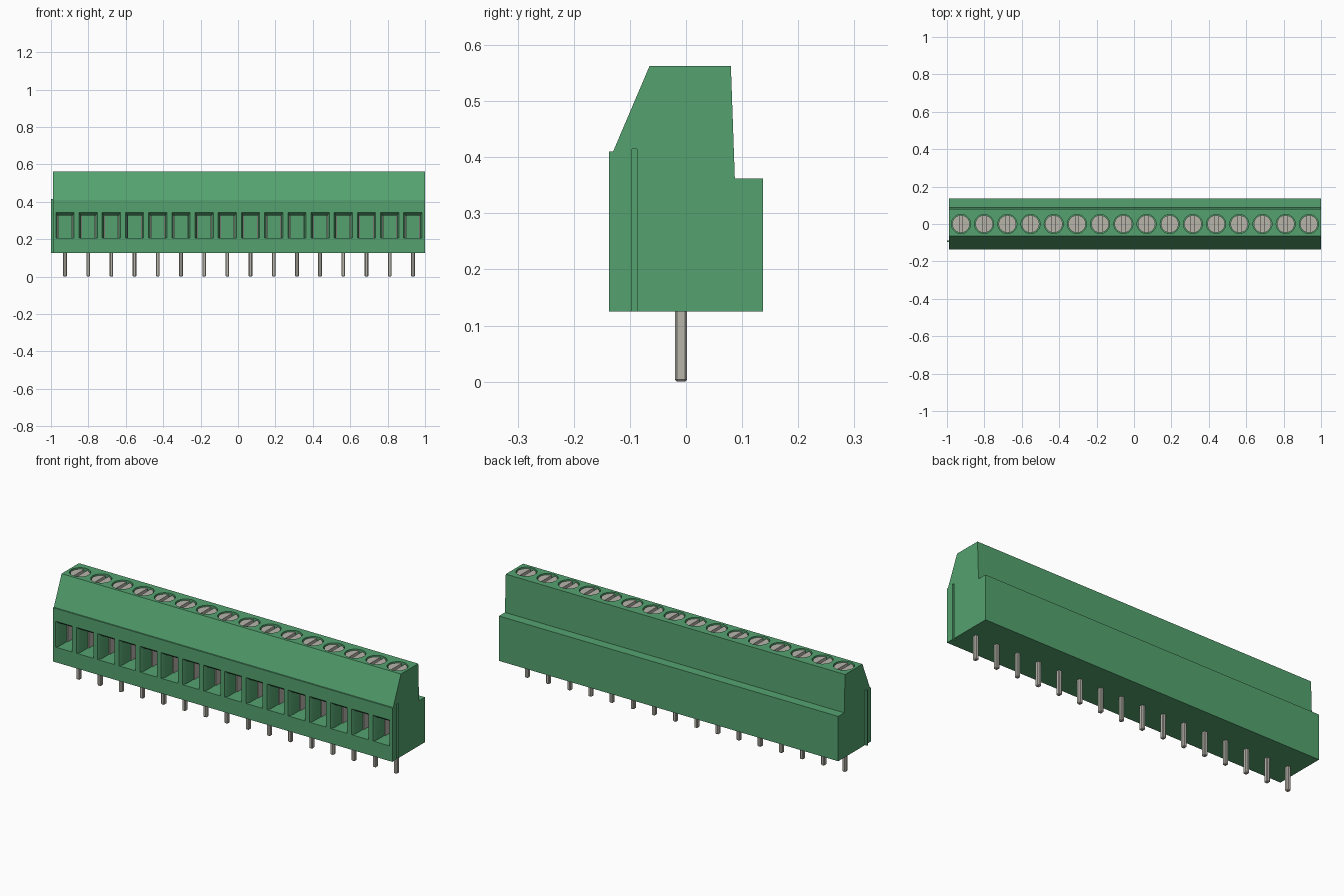
import bpy, bmesh, math
from mathutils import Matrix, Vector

if "Cube" in bpy.data.objects:
    bpy.data.objects.remove(bpy.data.objects["Cube"])

POLES, PITCH, FIRST = 16, 0.124, -0.925
XS = [FIRST + i * PITCH for i in range(POLES)]
LEFT, RIGHT = 1.0, -0.988
TOP, BASE = 0.5625, 0.125


def material(name, rgb, metallic=0.0):
    m = bpy.data.materials.new(name)
    m.use_nodes = True
    m.diffuse_color = (*rgb, 1)
    bsdf = m.node_tree.nodes["Principled BSDF"]
    bsdf.inputs["Base Color"].default_value = (*rgb, 1)
    bsdf.inputs["Roughness"].default_value = 0.5
    return m


green = material("green plastic", (0.09, 0.365, 0.16))
metal = material("tinned metal", (0.48, 0.46, 0.41))


def finish(name, bm, mat):
    bmesh.ops.recalc_face_normals(bm, faces=bm.faces)
    mesh = bpy.data.meshes.new(name)
    bm.to_mesh(mesh)
    bm.free()
    mesh.materials.append(mat)
    ob = bpy.data.objects.new(name, mesh)
    bpy.context.scene.collection.objects.link(ob)
    return ob


def box(bm, x, y, z):
    """Box from (min, max) pairs."""
    size = [b - a for a, b in (x, y, z)]
    mid = Vector([(a + b) / 2 for a, b in (x, y, z)])
    return bmesh.ops.create_cube(
        bm, size=1, matrix=Matrix.Translation(mid) @ Matrix.Diagonal((*size, 1)))["verts"]


def cylinder(bm, x, y, z0, z1, r, sides=32):
    bmesh.ops.create_cone(bm, cap_ends=True, segments=sides, radius1=r, radius2=r,
                          depth=z1 - z0, matrix=Matrix.Translation((x, y, (z0 + z1) / 2)))


def loft(bm, rings):
    """Closed solid through rings of matching points."""
    rings = [[bm.verts.new(p) for p in ring] for ring in rings]
    n = len(rings[0])
    for a, b in zip(rings, rings[1:]):
        for i in range(n):
            j = (i + 1) % n
            bm.faces.new((a[i], a[j], b[j], b[i]))
    bm.faces.new(rings[0])
    bm.faces.new(rings[-1])


def cut(ob, cutter):
    cutter.hide_render = True
    mod = ob.modifiers.new("cut", "BOOLEAN")
    mod.operation, mod.solver, mod.object = "DIFFERENCE", "EXACT", cutter
    bpy.context.view_layer.objects.active = ob
    bpy.ops.object.modifier_apply(modifier=mod.name)
    bpy.data.objects.remove(cutter)


def smooth(ob):
    bpy.ops.object.select_all(action="DESELECT")
    ob.select_set(True)
    bpy.context.view_layer.objects.active = ob
    bpy.ops.object.shade_smooth_by_angle(angle=math.radians(30))


# Housing: stepped side profile swept along x
profile = [(-0.137, BASE), (-0.137, 0.41), (-0.13, 0.41), (-0.065, TOP),
           (0.08, TOP), (0.087, 0.3625), (0.137, 0.3625), (0.137, BASE)]
bm = bmesh.new()
loft(bm, [[(x, y, z) for y, z in profile] for x in (RIGHT, LEFT)])
housing = finish("housing", bm, green)

# Funnel-mouthed wire entries
bm = bmesh.new()
for x in XS:
    rings = []
    for y, half, top in ((-0.16, 0.049, 0.342), (-0.137, 0.049, 0.342),
                         (-0.117, 0.039, 0.326), (0.06, 0.039, 0.326)):
        rings.append([(x - half, y, 0.205), (x + half, y, 0.205),
                      (x + half, y, top), (x - half, y, top)])
    loft(bm, rings)
cut(housing, finish("entry_cutter", bm, green))

# Screw wells in the top
bm = bmesh.new()
for x in XS:
    cylinder(bm, x, 0, 0.5, 0.6, 0.051)
cut(housing, finish("well_cutter", bm, green))

# Joining groove in the left end, matching rib on the right end
bm = bmesh.new()
box(bm, (LEFT - 0.012, LEFT + 0.02), (-0.096, -0.087), (BASE - 0.02, 0.415))
cut(housing, finish("groove_cutter", bm, green))
smooth(housing)

bm = bmesh.new()
box(bm, (-1.0, RIGHT + 0.002), (-0.096, -0.087), (BASE, 0.415))
finish("joining_rib", bm, green)

# Slotted clamping screws
bm = bmesh.new()
for x in XS:
    cylinder(bm, x, 0, 0.49, TOP - 0.006, 0.047)
screws = finish("clamp_screws", bm, metal)
bm = bmesh.new()
for x in XS:
    box(bm, (x - 0.009, x + 0.009), (-0.06, 0.06), (TOP - 0.03, TOP + 0.02))
cut(screws, finish("slot_cutter", bm, metal))
smooth(screws)

# Metal cage walls lining each wire entry
bm = bmesh.new()
for x in XS:
    for side in (-1, 1):
        edges = sorted((x + side * 0.034, x + side * 0.0395))
        box(bm, edges, (-0.055, 0.06), (0.205, 0.326))
finish("clamp_cages", bm, metal)

# Solder pins with chamfered corners
bm = bmesh.new()
for x in XS:
    box(bm, (x - 0.01, x + 0.01), (-0.02, 0.002), (0, BASE + 0.01))
bmesh.ops.bevel(bm, geom=bm.edges[:], offset=0.004, segments=1, affect="EDGES")
finish("solder_pins", bm, metal)
